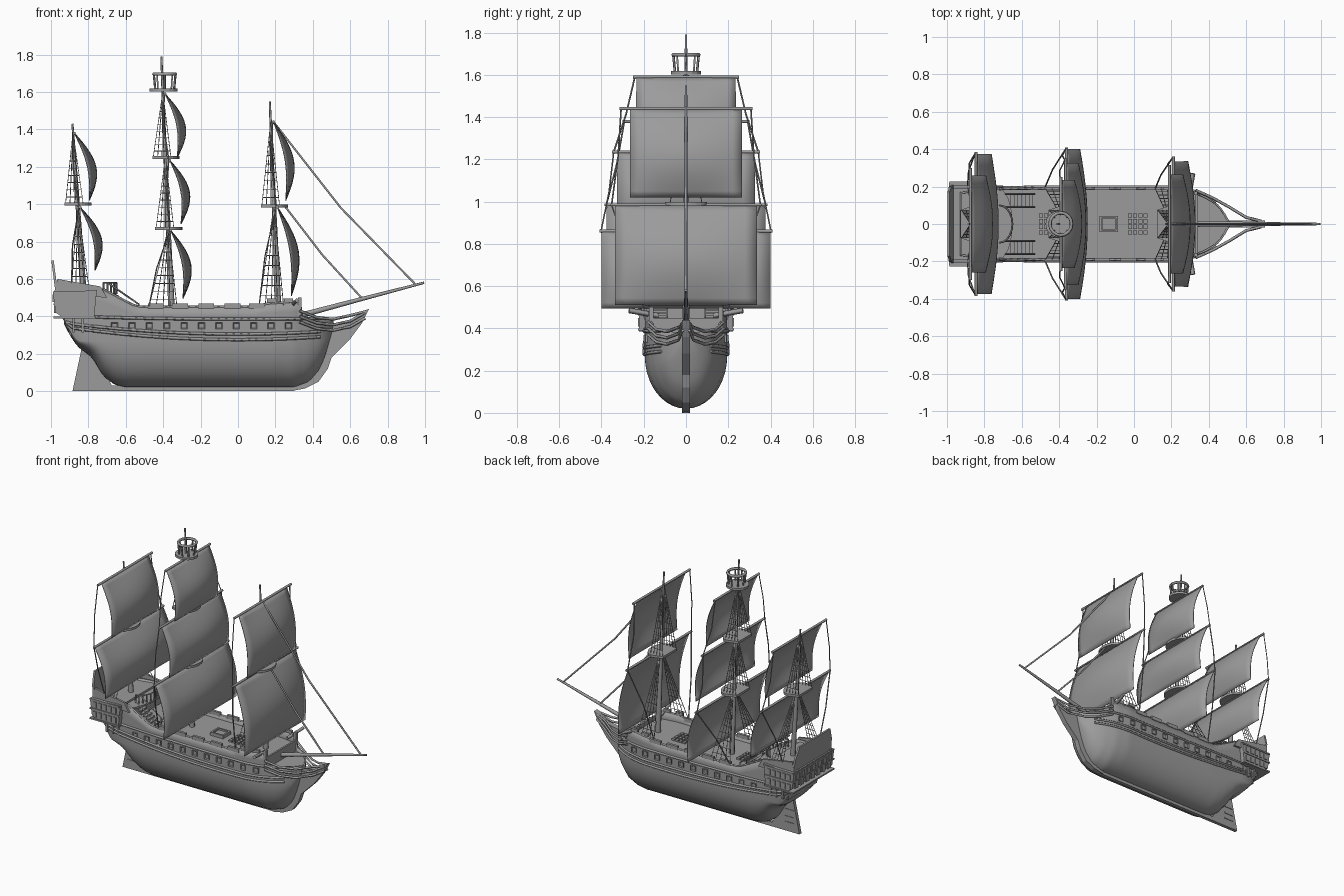
import bpy, bmesh, math
from mathutils import Vector, Matrix

if "Cube" in bpy.data.objects:
    bpy.data.objects.remove(bpy.data.objects["Cube"])

GREY = (0.33, 0.33, 0.33, 1)
mat = bpy.data.materials.new("plain grey")
mat.use_nodes = True
mat.diffuse_color = GREY
mat.node_tree.nodes["Principled BSDF"].inputs["Base Color"].default_value = GREY


def select(ob):
    bpy.ops.object.select_all(action='DESELECT')
    ob.select_set(True)
    bpy.context.view_layer.objects.active = ob


def finish(name, bm, smooth=False):
    bmesh.ops.recalc_face_normals(bm, faces=bm.faces)
    me = bpy.data.meshes.new(name)
    bm.to_mesh(me)
    bm.free()
    me.materials.append(mat)
    ob = bpy.data.objects.new(name, me)
    bpy.context.collection.objects.link(ob)
    if smooth:
        select(ob)
        bpy.ops.object.shade_smooth_by_angle(angle=math.radians(40))
    return ob


def boxes(name, items):
    bm = bmesh.new()
    for c, s in items:
        bmesh.ops.create_cube(bm, size=1, matrix=Matrix.Translation(c) @ Matrix.Diagonal((*s, 1)))
    return finish(name, bm)


def extrude(name, outline, a, b, axis='z'):
    """Outline in xy raised along z, in xz along y, or in yz along x."""
    place = {'z': lambda p, h: (p[0], p[1], h), 'y': lambda p, h: (p[0], h, p[1]),
             'x': lambda p, h: (h, p[0], p[1])}[axis]
    bm = bmesh.new()
    rings = [[bm.verts.new(place(p, h)) for p in outline] for h in (a, b)]
    n = len(outline)
    for r in rings:
        bm.faces.new(r)
    for i in range(n):
        j = (i + 1) % n
        bm.faces.new((rings[0][i], rings[0][j], rings[1][j], rings[1][i]))
    return finish(name, bm)


def tubes(name, paths, r, res=0, taper=None):
    cu = bpy.data.curves.new(name, 'CURVE')
    cu.dimensions = '3D'
    cu.bevel_depth, cu.bevel_resolution, cu.use_fill_caps = r, res, True
    for path in paths:
        sp = cu.splines.new('POLY')
        sp.points.add(len(path) - 1)
        for i, p in enumerate(path):
            sp.points[i].co = (*p, 1)
            sp.points[i].radius = 1 + ((taper or 1) - 1) * i / (len(path) - 1)
    cu.materials.append(mat)
    ob = bpy.data.objects.new(name, cu)
    bpy.context.collection.objects.link(ob)
    select(ob)
    bpy.ops.object.convert(target='MESH')
    return bpy.context.object


def both(paths):
    return paths + [[(p[0], -p[1], p[2]) for p in path] for path in paths]


def table(rows):
    def f(x):
        if x <= rows[0][0]:
            return rows[0][1]
        for (a, u), (b, v) in zip(rows, rows[1:]):
            if x <= b:
                return u + (v - u) * (x - a) / (b - a)
        return rows[-1][1]
    return f


# Hull lines: half beam, bottom and sheer along the length
beam = table([(-.93, .17), (-.8, .19), (-.5, .195), (.2, .195), (.3, .18), (.38, .15),
              (.44, .115), (.48, .07), (.51, .015)])
bottom = table([(-.93, .36), (-.9, .3), (-.86, .24), (-.78, .18), (-.72, .08), (-.66, .035),
                (-.6, .02), (.3, .02), (.38, .05), (.44, .12), (.47, .2), (.51, .34)])
sheer = table([(-.73, .55), (-.6, .48), (-.54, .45), (.1, .45), (.13, .465), (.33, .48),
               (.35, .4), (.51, .38)])

bm = bmesh.new()
rings = []
for k in range(73):
    x = -.93 + .02 * k
    w, zb, zt = beam(x), bottom(x), sheer(x)
    zc = max(.27, zb + .03)
    half = [(w * math.sin(a), zc - (zc - zb) * math.cos(a))
            for a in [math.pi / 2 * i / 10 for i in range(11)]]
    half += [(w, zc + (zt - zc) * i / 4) for i in range(1, 5)]
    ring = [(-y, z) for y, z in reversed(half[1:])] + half
    rings.append([bm.verts.new((x, y, z)) for y, z in ring])
for a, b in zip(rings, rings[1:]):
    for i in range(len(a) - 1):
        bm.faces.new((a[i], a[i + 1], b[i + 1], b[i]))
bm.faces.new(rings[0])
bm.faces.new(rings[-1])
hull = finish("hull", bm, True)
mod = hull.modifiers.new("planking", 'SOLIDIFY')
mod.thickness = .01


# Decks following the hull
def deck(name, x0, x1, z, front=0):
    xs = [x0 + (x1 - x0) * i / 20 for i in range(21)]
    side = [(x, beam(x) - .004) for x in xs]
    arc = [(x1 + front * math.cos(a), side[-1][1] * math.sin(a))
           for a in [math.pi / 2 - math.pi * i / 12 for i in range(1, 12)]] if front else []
    extrude(name, side + arc + [(x, -y) for x, y in reversed(side)], z - .012, z)


deck("main_deck", -.74, .335, .42)
deck("beak_deck", .33, .5, .375)
deck("quarter_deck", -.93, -.72, .525, .07)
boxes("bulkheads", [((.335, 0, .41), (.012, .33, .08)), ((-.72, 0, .47), (.012, .38, .1))])

# Keel, stem and rudder
extrude("keel", [(-.88, 0), (.3, 0), (.3, .03), (-.7, .03)], -.012, .012, 'y')
extrude("stem", [(.28, 0), (.36, .015), (.43, .05), (.48, .12), (.5, .18), (.6, .28), (.66, .36),
                 (.7, .44), (.67, .43), (.62, .385), (.5, .36), (.44, .2), (.38, .08), (.28, .03)],
        -.018, .018, 'y')
extrude("rudder", [(-.885, 0), (-.84, .21), (-.84, .3), (-.78, .25), (-.74, .17), (-.67, .02), (-.67, 0)],
        -.012, .012, 'y')
boxes("rudder_hinges", [((-.81, 0, z), (.07, .032, .01)) for z in (.06, .1, .15)])

# Wales along the sides
xs = [-.92 + .04 * i for i in range(35)]
for name, z, lift in (("lower_wale", .275, .08), ("middle_wale", .305, .07), ("upper_wale", .385, .02)):
    tubes(name, both([[(x, beam(x) + .003, max(z + lift * x * x, bottom(x) + .03)) for x in xs]]), .008)

# Gun ports with sunken lids
bm = bmesh.new()
for i in range(11):
    for s in (-1, 1):
        x = -.66 + .093 * i
        bmesh.ops.create_cube(bm, size=1, matrix=Matrix.Translation((x, s * beam(x), .35))
                              @ Matrix.Diagonal((.036, .014, .036, 1)))
outer = [f for f in bm.faces if abs(f.calc_center_median().y) > beam(f.calc_center_median().x) + .005]
bmesh.ops.inset_individual(bm, faces=outer, thickness=.007)
for f in outer:
    bmesh.ops.translate(bm, verts=f.verts, vec=(0, -math.copysign(.006, f.calc_center_median().y), 0))
finish("gun_ports", bm)

# Bulwark blocks and cap rails
boxes("bulwark_blocks", [((x, s * .19, .455), (.085, .018, .026))
                         for x in (-.44, -.31, -.17, -.03, .1) for s in (-1, 1)]
      + [((x, s * (beam(x) - .005), .485), (.05, .016, .02)) for x in (.18, .27) for s in (-1, 1)])
tubes("cap_rail", both([[(x, beam(x) - .004, sheer(x)) for x in xs if -.74 < x < .34]]), .007)

# Stern gallery, upper bulwarks and tail board
extrude("stern_gallery", [(-.99, .53), (-.975, .42), (-.93, .39), (-.77, .385), (-.755, .54), (-.96, .53)],
        -.222, .222, 'y')
extrude("stern_counter", [(-.95, .4), (-.915, .36), (-.9, .3), (-.8, .3), (-.78, .4)], -.16, .16, 'y')
for s, side in ((1, "left"), (-1, "right")):
    extrude(side + "_stern_bulwark", [(-.985, .52), (-.965, .6), (-.735, .56), (-.7, .5)],
            s * .19, s * .206, 'y')
board = extrude("tail_board", [(-.21, .52), (-.2, .62), (-.17, .7), (.17, .7), (.2, .62), (.21, .52)],
                -.975, -.962, 'x')
for v in board.data.vertices:
    v.co.x -= (v.co.z - .52) * .13
boxes("gallery_trim", [((-.875, 0, z), (.225, .456, .01)) for z in (.395, .465, .53)])
boxes("gallery_windows",
      [((-.95 + .038 * i, s * .223, z), (.024, .01, .04)) for i in range(5) for z in (.43, .497) for s in (-1, 1)]
      + [((x, -.18 + .06 * i, z), (.012, .035, .04)) for i in range(7) for x, z in ((-.978, .437), (-.986, .497))])
boxes("quarter_struts", [((x, s * .183, .355), (.012, .025, .08)) for x in (-.88, -.83, -.79) for s in (-1, 1)])

# Quarter deck railing and stairs
arc = [(-.72 + .07 * math.cos(a), .1 * math.sin(a)) for a in [math.pi * (i / 10 - .5) for i in range(11)]]
tubes("deck_railing", [[(x, y, .58) for x, y in arc]] + [[(x, y, .52), (x, y, .58)] for x, y in arc], .005)
boxes("stairs", [((-.65 + .02 * i, s * .125, .51 - .015 * i), (.022, .07, .01))
                 for i in range(6) for s in (-1, 1)])
tubes("stair_rails", both([[(-.69, y, .575), (-.53, y, .465), (-.53, y, .42)] for y in (.09, .16)]), .005)

# Deck hatches
for name, cx, nx in (("fore_grating", .02, 4), ("aft_grating", -.47, 3)):
    boxes(name, [((cx + .028 * (i - (nx - 1) / 2), .03 * (j - 1.5), .425), (.021, .022, .016))
                 for i in range(nx) for j in range(4)])
boxes("hatch", [((-.135, 0, .425), (.07, .06, .016))] + [((-.135, s * .038, .43), (.1, .012, .025)) for s in (-1, 1)]
      + [((-.135 + s * .044, 0, .43), (.012, .08, .025)) for s in (-1, 1)])

# Bow: head rails, beams, bowsprit
tubes("head_rails", both([[(.33, .18, z), (.42, .14, z - .035), (.51, .09, z - .045),
                           (.6, .035, z - .025), (.68, .016, min(z + .02, .425))] for z in (.43, .4, .37)]), .008)
tubes("anchor_beams", both([[(.29, .13, .46), (.315, .27, .485)]]), .013)
boxes("bow_posts", [((.33, s * .165, .45), (.02, .02, .1)) for s in (-1, 1)])
tubes("bowsprit", [[(.24, 0, .38), (.65, 0, .49), (.995, 0, .58)]], .016, 2, .4)
tubes("fore_stays", [[(.19, 0, 1.44), (.55, 0, .98), (.95, 0, .57)], [(.25, 0, .99), (.45, 0, .73), (.66, 0, .5)]], .006, 1)


def sail(name, z0, z1, x0, x1, hw):
    bm = bmesh.new()
    n, m = 12, 14
    g = []
    for i in range(m + 1):
        v = i / m
        g.append([bm.verts.new((x0 + (x1 - x0) * v + math.sin(math.pi * v) * (.03 + .045 * (1 - (2 * j / n - 1) ** 2)),
                                hw * (2 * j / n - 1), z0 + (z1 - z0) * v)) for j in range(n + 1)])
    for a, b in zip(g, g[1:]):
        for j in range(n):
            bm.faces.new((a[j], a[j + 1], b[j + 1], b[j]))
    ob = finish(name, bm, True)
    mod = ob.modifiers.new("cloth", 'SOLIDIFY')
    mod.thickness, mod.offset = .005, 0


# Masts: foot, head, rope levels, foot of shrouds, sails (top, bottom, x top, x bottom, half sail, half yard)
MASTS = {
    "main": ((-.355, .42), (-.41, 1.79), (.87, 1.25, 1.6), (.195, .45, .12),
             [(1.59, 1.25, -.39, -.325, .235, .25), (1.235, .895, -.365, -.305, .325, .35),
              (.86, .495, -.36, -.295, .4, .41)]),
    "fore": ((.215, .42), (.17, 1.55), (.99, 1.44), (.19, .46, .1),
             [(1.44, 1.02, .19, .255, .265, .315), (.985, .51, .21, .285, .335, .36)]),
    "mizzen": ((-.825, .5), (-.885, 1.43), (1., 1.385), (.2, .57, .06),
               [(1.38, 1.02, -.875, -.795, .26, .3), (.985, .645, -.845, -.765, .375, .385)]),
}
for name, (foot, head, levels, (fy, fz, fx), sails) in MASTS.items():
    def mast_x(z):
        return foot[0] + (head[0] - foot[0]) * (z - foot[1]) / (head[1] - foot[1])
    tubes(name + "_mast", [[(foot[0], 0, foot[1]), (mast_x(1), 0, 1), (head[0], 0, head[1])]], .018, 2, .3)

    # Round-fronted platforms
    for k, z in enumerate(levels[:-1]):
        c = mast_x(z)
        front = [(c + .005 + .07 * math.cos(a), .1 * math.sin(a)) for a in [math.pi * (i / 12 - .5) for i in range(13)]]
        extrude(f"{name}_platform_{k + 1}", front + [(c - .07, .075), (c - .07, -.075)], z - .008, z + .008)

    # Shrouds with rungs
    ropes = []
    for k, z in enumerate(levels):
        low = levels[k - 1] if k else fz
        y, back, ahead = (.075, .065, .03) if k else (fy, fx, .03)
        lines = [(Vector((mast_x(low) - back + (back + ahead) * i / 4, y, low)), Vector((mast_x(z), .012, z)))
                 for i in range(5)]
        ropes += [[a, b] for a, b in lines]
        ropes += [[a.lerp(b, t / 10) for a, b in lines] for t in range(1, 9)]
    tubes(name + "_shrouds", both(ropes), .0022)

    # Sails, yards and braces
    for k, s in enumerate(sails):
        sail(f"{name}_sail_{k + 1}", *s[:5])
    tubes(name + "_yards", [[(s[2], -s[5], s[0]), (s[2], s[5], s[0])] for s in sails], .008, 1)
    tips = [Vector((s[2] - .005, s[5] - .008, s[0])) for s in sails] + [Vector((mast_x(fz) - fx, fy, fz))]
    tubes(name + "_braces", both([[a, a.lerp(b, .5) + Vector((-.015, -.008, 0)), b] for a, b in zip(tips, tips[1:])]), .004)

# Lookout basket
ring = [(math.cos(math.pi * i / 8), math.sin(math.pi * i / 8)) for i in range(17)]
extrude("lookout_floor", [(-.398 + .075 * c, .072 * s) for c, s in ring[:-1]], 1.602, 1.618)
tubes("lookout_rim", [[(-.392 + .058 * c, .06 * s, 1.695) for c, s in ring]], .009, 1)
tubes("lookout_posts", [[(-.392 + .05 * c, .052 * s, 1.61), (-.392 + .058 * c, .06 * s, 1.695)] for c, s in ring[:16:2]], .006)
